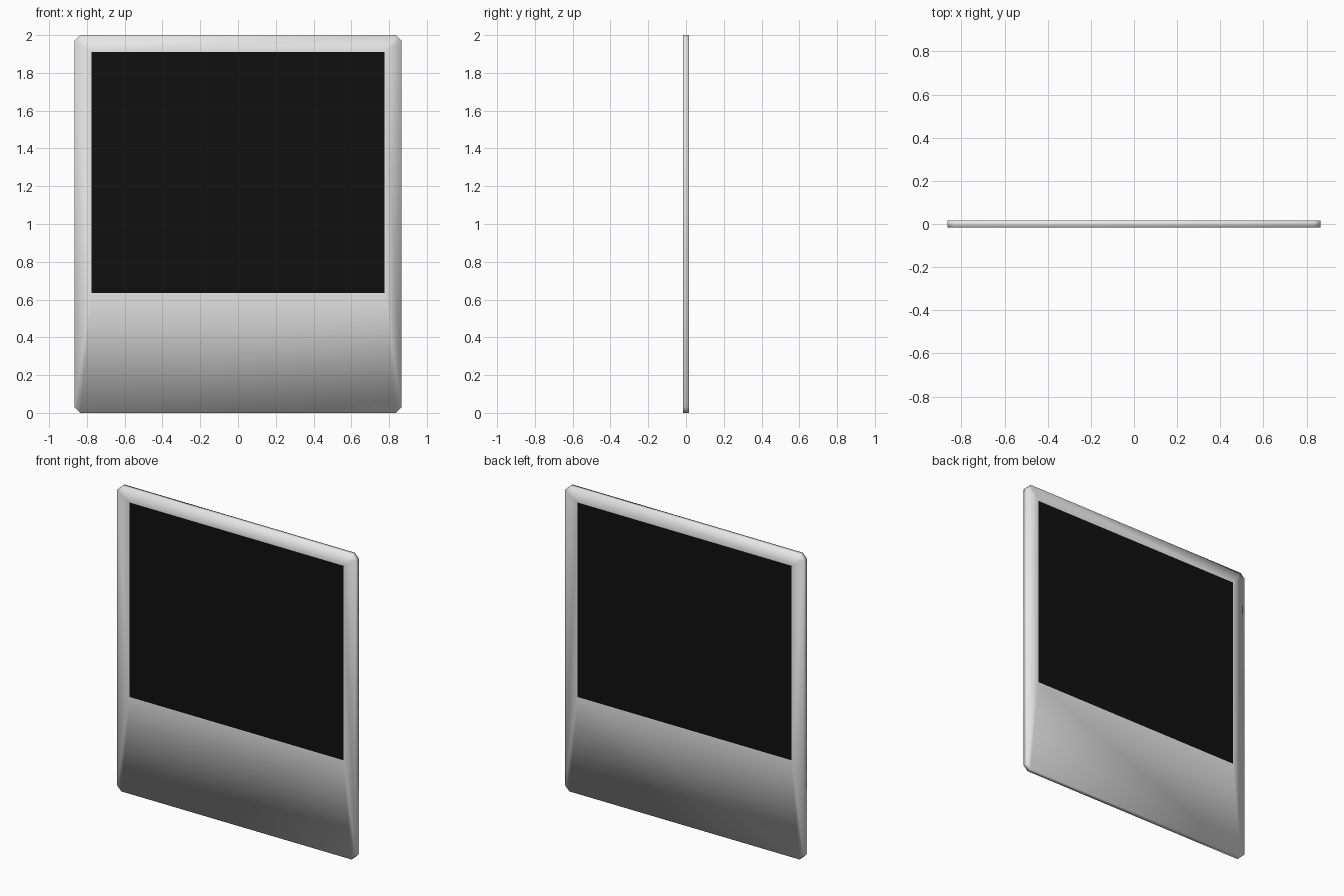
import bpy, bmesh

if "Cube" in bpy.data.objects:
    bpy.data.objects.remove(bpy.data.objects["Cube"])

W, H, T = 0.865, 2.0, 0.016      # half width, height, half thickness
C = 0.03                         # corner cut
PX, PZ0, PZ1 = 0.775, 0.635, 1.91  # picture window

def material(name, value):
    m = bpy.data.materials.new(name)
    m.diffuse_color = (value, value, value, 1)
    m.use_nodes = True
    m.node_tree.nodes["Principled BSDF"].inputs["Base Color"].default_value = m.diffuse_color
    return m

bm = bmesh.new()
outline = [(-W + C, 0), (W - C, 0), (W, C), (W, H - C),
           (W - C, H), (-W + C, H), (-W, H - C), (-W, C)]
window = [(-PX, PZ0), (PX, PZ0), (PX, PZ1), (-PX, PZ1)]

# Card front and back: border faces around a dark picture
rims = []
for y in (-T, T):
    o = [bm.verts.new((x, y, z)) for x, z in outline]
    w = [bm.verts.new((x, y, z)) for x, z in window]
    rims.append(o)
    for i in range(4):
        j = (i + 1) % 4
        bm.faces.new((o[2 * i], o[2 * i + 1], w[j], w[i]))            # border side
        bm.faces.new((o[2 * i + 1], o[(2 * i + 2) % 8], w[j]))        # border corner
    bm.faces.new(w).material_index = 1

# Thin edge of the card
a, b = rims
for i in range(8):
    j = (i + 1) % 8
    bm.faces.new((a[i], a[j], b[j], b[i]))

bmesh.ops.recalc_face_normals(bm, faces=bm.faces)
for f in bm.faces:
    f.smooth = True

mesh = bpy.data.meshes.new("photo_card")
bm.to_mesh(mesh)
bm.free()
card = bpy.data.objects.new("photo_card", mesh)
bpy.context.collection.objects.link(card)
mesh.materials.append(material("white card", 0.8))
mesh.materials.append(material("black picture", 0.005))
